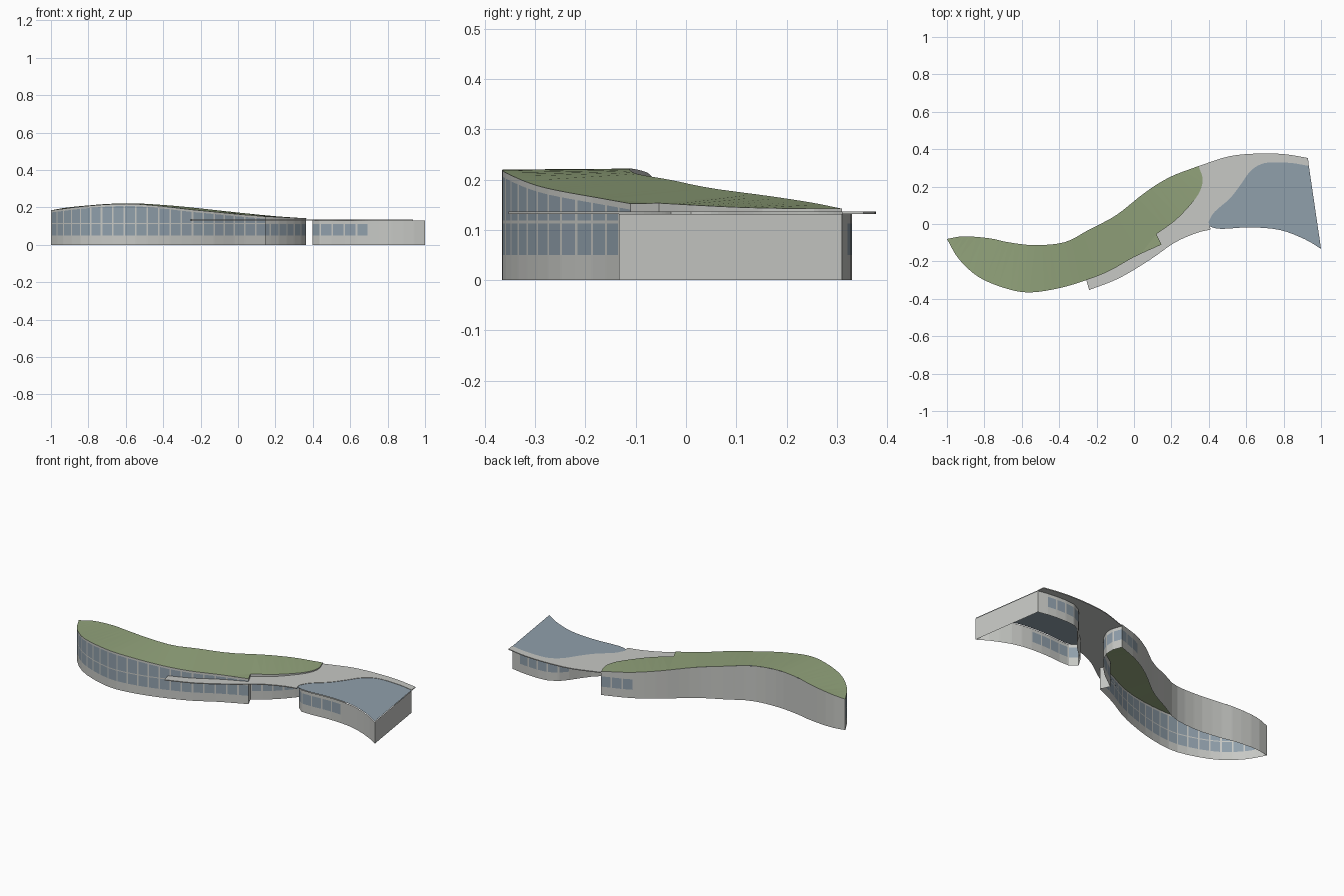
import bpy, bmesh
from mathutils import Vector

cube = bpy.data.objects.get("Cube")
if cube:
    bpy.data.objects.remove(cube)


def material(name, rgb):
    m = bpy.data.materials.new(name)
    m.use_nodes = True
    m.diffuse_color = (*rgb, 1)
    m.node_tree.nodes["Principled BSDF"].inputs["Base Color"].default_value = (*rgb, 1)
    return m


CONCRETE = material("pale concrete", (0.57, 0.58, 0.555))
GLASS = material("blue grey glass", (0.28, 0.35, 0.41))
GRASS = material("grass green", (0.29, 0.37, 0.20))


def finish(name, bm, *mats):
    mesh = bpy.data.meshes.new(name)
    bm.to_mesh(mesh)
    bm.free()
    for m in mats:
        mesh.materials.append(m)
    ob = bpy.data.objects.new(name, mesh)
    bpy.context.collection.objects.link(ob)
    return ob


def spline(points, steps=4):
    """Smooth curve through the points."""
    p = [Vector(q) for q in points]
    p = [2 * p[0] - p[1]] + p + [2 * p[-1] - p[-2]]
    out = []
    for a, b, c, d in zip(p, p[1:], p[2:], p[3:]):
        for i in range(steps):
            t = i / steps
            out.append(0.5 * (2 * b + (c - a) * t + (2 * a - 5 * b + 4 * c - d) * t * t
                              + (3 * b - a - 3 * c + d) * t ** 3))
    return out + [p[-2]]


def at_length(path, s):
    for a, b in zip(path, path[1:]):
        l = (b - a).length
        if s <= l:
            return a.lerp(b, s / l)
        s -= l
    return path[-1].copy()


def wall(name, path, glazed, upper=False, pitch=0.062, bar=0.009):
    """Upright wall below a path; glazed(x) tells where the panes are."""
    total = sum((b - a).length for a, b in zip(path, path[1:]))
    n = max(1, round(total / pitch))
    step = total / n
    bm = bmesh.new()
    columns = []
    for i in range(n):
        for s in (i * step, i * step + bar):
            columns.append(at_length(path, s))
    columns.append(path[-1])
    rows = []
    for p in columns:
        zs = [0, 0.05, 0.112]
        if upper:
            zs += [0.118, p.z - 0.012]
        rows.append([bm.verts.new((p.x, p.y, z)) for z in zs + [p.z]])
    for i, (a, b) in enumerate(zip(rows, rows[1:])):
        mid = (a[0].co.x + b[0].co.x) / 2
        for j in range(len(a) - 1):
            f = bm.faces.new((a[j], b[j], b[j + 1], a[j + 1]))
            f.material_index = int(i % 2 == 1 and j in (1, 3) and glazed(mid))
    return finish(name, bm, CONCRETE, GLASS)


def sheet(name, outline, mat, z=None, thick=0):
    """Flat or warped sheet filling an outline."""
    bm = bmesh.new()
    vs = [bm.verts.new((p.x, p.y, p.z if z is None else z)) for p in outline]
    face = bm.faces.new(vs)
    face.normal_update()
    if face.normal.z < 0:
        face.normal_flip()
    if thick:
        ext = bmesh.ops.extrude_face_region(bm, geom=[face])
        for v in ext["geom"]:
            if isinstance(v, bmesh.types.BMVert):
                v.co.z += thick
        bmesh.ops.recalc_face_normals(bm, faces=bm.faces)
    bmesh.ops.triangulate(bm, faces=[f for f in bm.faces if len(f.verts) > 4])
    return finish(name, bm, mat)


# Edges of the leaf-shaped hall, with the roof height along each
TIP = (-1, -.08, .185)
hall_front = spline([TIP, (-.936, -.188, .193), (-.83, -.284, .206), (-.69, -.343, .217),
                     (-.56, -.366, .219), (-.4, -.343, .206), (-.255, -.3, .189),
                     (-.13, -.25, .177), (0, -.177, .164), (.147, -.11, .152)])
hall_end = spline([(.12, -.054, .153), (.217, .016, .149), (.297, .097, .145),
                   (.35, .17, .143), (.367, .24, .142), (.345, .31, .142)])
hall_back = spline([TIP, (-.91, -.066, .2), (-.775, -.076, .213), (-.67, -.098, .22),
                    (-.53, -.113, .221), (-.37, -.097, .211), (-.24, -.03, .199),
                    (-.094, .048, .183), (.056, .166, .167), (.19, .25, .154),
                    (.345, .31, .142)])

# Hall walls and green roof
wall("hall_front_wall", hall_front, lambda x: True, upper=True)
wall("hall_end_wall", hall_end, lambda x: True)
wall("hall_step_wall", [hall_front[-1], hall_end[0]], lambda x: False)
wall("hall_back_wall", hall_back, lambda x: x > .2)
sheet("green_roof", hall_front + hall_end + hall_back[-2:0:-1], GRASS)

# Edges of the glass-roofed wing
H = .131
wing_front = spline([(1, -.133, H), (.914, -.082, H), (.78, -.032, H), (.62, -.018, H),
                     (.47, -.026, H), (.41, -.014, H), (.398, .01, H)])
wing_back = spline([(.398, .01, H), (.43, .064, H), (.51, .134, H), (.565, .203, H),
                    (.62, .28, H), (.68, .32, H), (.75, .33, H), (.85, .325, H),
                    (.935, .31, H)])

# Wing walls and glass roof
wall("wing_front_wall", wing_front, lambda x: x < .67)
wall("wing_back_wall", wing_back, lambda x: .6 < x < .89)
wall("wing_end_wall", [wing_front[0], wing_back[-1]], lambda x: False)
sheet("wing_glass_roof", wing_front + wing_back[1:], GLASS, z=H + .003)

# Flat canopy linking the two buildings
canopy_front = spline([(-.24, -.353, H), (-.08, -.29, H), (.083, -.193, H),
                       (.217, -.1, H), (.335, -.048, H), (.41, -.03, H)])
canopy_back = spline([(.93, .353, H), (.807, .373, H), (.67, .377, H), (.51, .362, H),
                      (.345, .31, H)])
canopy_inner = [p for p in reversed(hall_front) if p.x > -.26]
sheet("link_canopy", canopy_front + wing_back + canopy_back + hall_end[-2::-1] + canopy_inner,
      CONCRETE, z=H, thick=.005)
